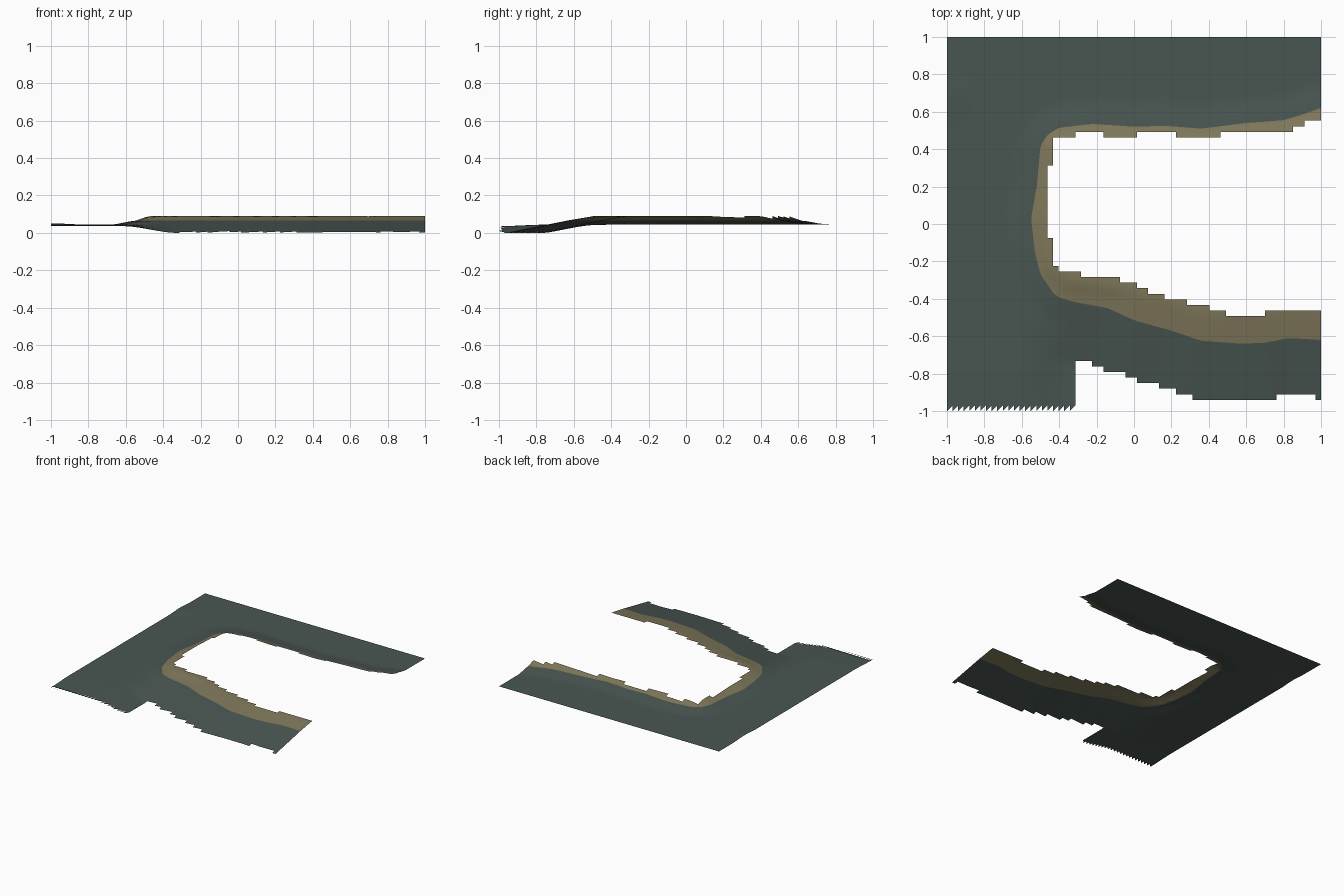
import bpy
import bmesh
from mathutils import Vector
from mathutils.geometry import intersect_point_line

CELLS = 67
STEP = 2 / CELLS
SHORE_Z = 0.065
FLAT_Z = 0.044
TOP_Z = 0.09

cube = bpy.data.objects.get("Cube")
if cube:
    bpy.data.objects.remove(cube, do_unlink=True)


def make_material(name, colour):
    mat = bpy.data.materials.new(name)
    mat.use_nodes = True
    mat.diffuse_color = colour
    mat.node_tree.nodes["Principled BSDF"].inputs["Base Color"].default_value = colour
    return mat


# Bank line where the grass meets the sand, from the back right round to the front right
bank_line = [Vector(p) for p in (
    (1.3, .7), (1, .62), (.9, .585), (.8, .555), (.6, .54), (.36, .51), (.17, .525),
    (0, .52), (-.22, .535), (-.4, .515), (-.46, .48), (-.5, .42), (-.52, .2),
    (-.55, .03), (-.53, -.15), (-.5, -.27), (-.42, -.385), (-.33, -.415),
    (-.14, -.45), (0, -.515), (.2, -.57), (.36, -.625), (.57, -.64), (.7, -.635),
    (.83, -.61), (1, -.62), (1.3, -.62))]

# Opening in the middle
opening = [Vector(p) for p in (
    (1.1, .56), (.91, .56), (.91, .53), (.84, .53), (.84, .5), (.46, .5), (.46, .47),
    (.22, .47), (.22, .5), (.01, .5), (.01, .47), (-.16, .47), (-.16, .5), (-.32, .5),
    (-.32, .47), (-.4, .47), (-.44, .44), (-.44, .32), (-.47, .32), (-.47, -.07),
    (-.44, -.07), (-.44, -.2), (-.38, -.25), (-.29, -.25), (-.29, -.28),
    (-.14, -.28), (-.02, -.31), (.13, -.38), (.25, -.4), (.34, -.44), (.49, -.46),
    (.49, -.49), (.7, -.49), (.7, -.46), (1.1, -.46))]

# Notch cut away along the front
notch = [Vector(p) for p in (
    (-.31, -1.1), (-.31, -.73), (-.25, -.73), (-.17, -.77), (-.07, -.8), (.02, -.835),
    (.1, -.86), (.23, -.895), (.34, -.94), (.76, -.94), (.76, -.91), (.97, -.91),
    (.97, -.94), (1.1, -.94), (1.1, -1.1))]


def inside(p, outline):
    hit = False
    for a, b in zip(outline, outline[1:] + outline[:1]):
        if (a.y > p.y) != (b.y > p.y):
            if p.x < a.x + (p.y - a.y) * (b.x - a.x) / (b.y - a.y):
                hit = not hit
    return hit


def bank_distance(p):
    """Distance from the bank line, positive on the sandy side."""
    best = 9.0
    for a, b in zip(bank_line, bank_line[1:]):
        near, t = intersect_point_line(p, a, b)
        near = a.lerp(b, min(max(t, 0), 1))
        best = min(best, (p - near.xy).length)
    return best if inside(p, bank_line) else -best


def smooth(v, lo, hi):
    t = min(max((v - lo) / (hi - lo), 0), 1)
    return t * t * (3 - 2 * t)


def height(p, d):
    # The front slopes gently down to nothing; the other sides level out higher
    front = smooth(p.x, -.62, -.32) * smooth(-p.y, .2, .5)
    if d > 0:
        gentle = smooth(-p.y, .2, .4)
        return min(TOP_Z, SHORE_Z + d * (.36 - .19 * gentle))
    slope = SHORE_Z + d * .2
    fall = smooth(-d, 0, .13)
    level = SHORE_Z + (FLAT_Z - SHORE_Z) * (2 * fall + min(-d / .13, 1)) / 3
    # Small rise by the left edge
    bump = .007 * smooth(-p.x, .8, 1) * smooth(.15 - abs(p.y - .67), 0, .15)
    dip = .008 * smooth(-p.y, .75, 1)
    return max(0, slope) * front + (level + bump - dip) * (1 - front)


# Grid samples: position and bank distance
samples = {}
for i in range(CELLS + 1):
    for j in range(CELLS + 1):
        p = Vector((i * STEP - 1, j * STEP - 1))
        d = bank_distance(p)
        samples[i, j] = (Vector((p.x, p.y, height(p, d))), d)


def clip(corners, sign):
    """Keep the part of a cell on one side of the bank line."""
    kept = []
    for (a, da), (b, db) in zip(corners, corners[1:] + corners[:1]):
        if da * sign >= 0:
            kept.append(a)
        if da * db < 0:
            cut = a.lerp(b, da / (da - db))
            cut.z = SHORE_Z
            kept.append(cut)
    return kept


# Terrain sheet, each cell split along the bank line
bm = bmesh.new()
for i in range(CELLS):
    for j in range(CELLS):
        centre = Vector(((i + .5) * STEP - 1, (j + .5) * STEP - 1))
        if inside(centre, opening) or inside(centre, notch):
            continue
        keys = [(i, j), (i + 1, j), (i + 1, j + 1), (i, j + 1)]
        if j == 0:
            keys.pop(1)  # saw-toothed front edge
        corners = [samples[k] for k in keys]
        for index, sign in enumerate((-1, 1)):
            points = clip(corners, sign)
            if len(points) > 2:
                face = bm.faces.new([bm.verts.new(q) for q in points])
                face.material_index = index
                face.smooth = True
bmesh.ops.remove_doubles(bm, verts=bm.verts, dist=.0001)

mesh = bpy.data.meshes.new("terrain")
bm.to_mesh(mesh)
bm.free()
mesh.materials.append(make_material("dark_grey_green", (.066, .092, .083, 1)))
mesh.materials.append(make_material("sandy_brown", (.21, .185, .102, 1)))
terrain = bpy.data.objects.new("terrain", mesh)
bpy.context.collection.objects.link(terrain)
